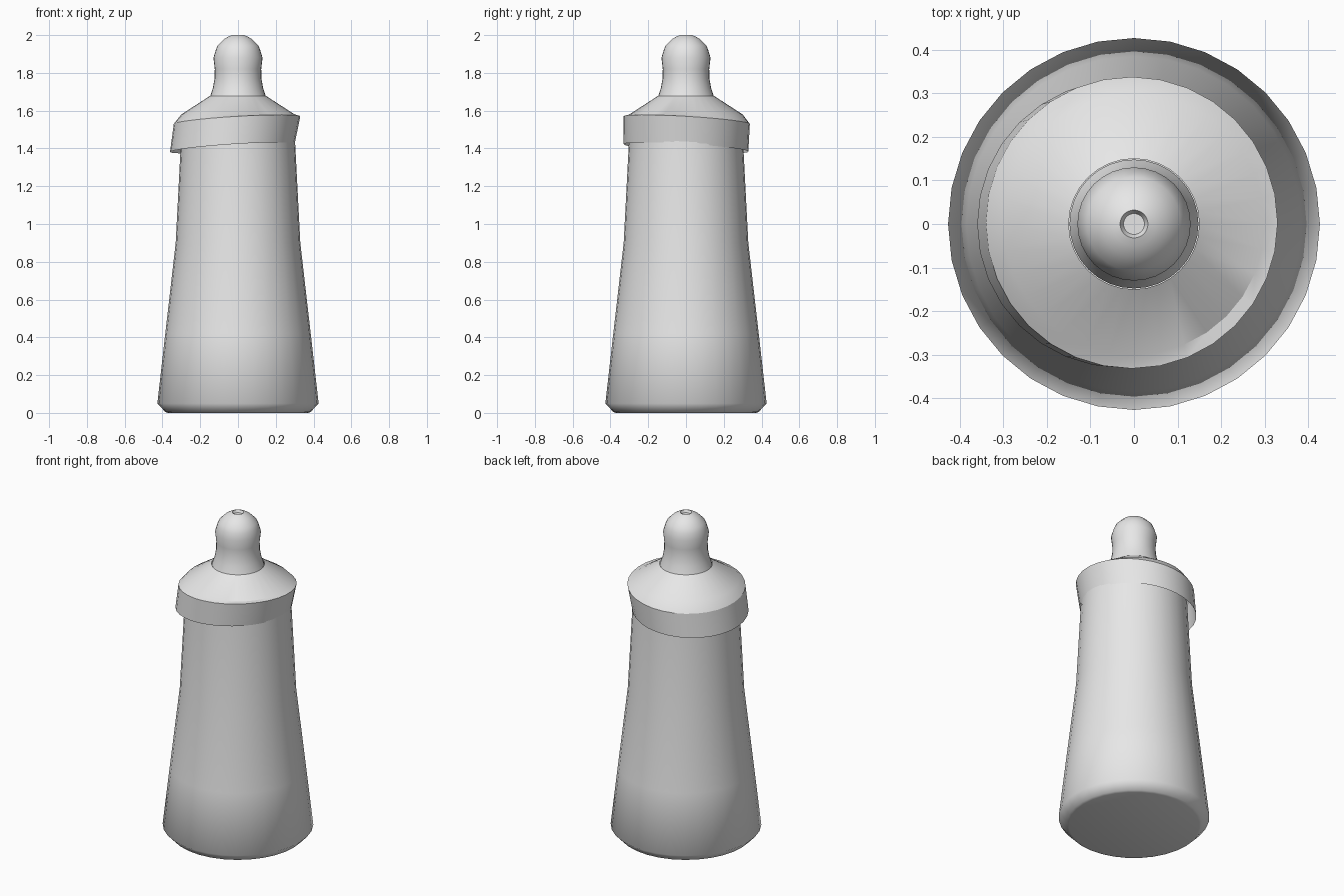
import bpy, bmesh, math

if "Cube" in bpy.data.objects:
    bpy.data.objects.remove(bpy.data.objects["Cube"])

SIDES = 32

grey = bpy.data.materials.new("plain grey")
grey.diffuse_color = (0.8, 0.8, 0.8, 1)
grey.use_nodes = True
grey.node_tree.nodes["Principled BSDF"].inputs["Base Color"].default_value = grey.diffuse_color


def lathe(name, loops, cap_start=False, cap_end=False, angle=40):
    """Skin a stack of loops: (radius, z, centre x, centre y, slope x, slope y)."""
    bm = bmesh.new()
    rings = []
    for loop in loops:
        r, z, cx, cy, sx, sy = tuple(loop) + (0,) * (6 - len(loop))
        ring = []
        for i in range(SIDES):
            a = 2 * math.pi * i / SIDES
            dx, dy = r * math.cos(a), r * math.sin(a)
            ring.append(bm.verts.new((cx + dx, cy + dy, z + sx * dx + sy * dy)))
        rings.append(ring)
    for lo, hi in zip(rings, rings[1:]):
        for i in range(SIDES):
            j = (i + 1) % SIDES
            bm.faces.new((lo[i], lo[j], hi[j], hi[i]))
    if cap_start:
        bm.faces.new(rings[0][::-1])
    if cap_end:
        bm.faces.new(rings[-1])
    mesh = bpy.data.meshes.new(name)
    bm.to_mesh(mesh)
    bm.free()
    mesh.materials.append(grey)
    ob = bpy.data.objects.new(name, mesh)
    bpy.context.collection.objects.link(ob)
    bpy.ops.object.select_all(action='DESELECT')
    ob.select_set(True)
    bpy.context.view_layer.objects.active = ob
    bpy.ops.object.shade_smooth_by_angle(angle=math.radians(angle))
    return ob


# Flared bottle body with a chamfered foot
lathe("bottle_body",
      [(0.37, 0.0), (0.385, 0.005), (0.427, 0.05), (0.385, 0.42),
       (0.33, 0.9), (0.303, 1.42), (0.30, 1.5)],
      cap_start=True, angle=70)

# Screw collar sitting slightly crooked, open underneath, with a level shoulder
lathe("collar",
      [(0.33, 1.403, -0.03, 0.0, 0.066, -0.06),
       (0.335, 1.55, -0.005, 0.003, 0.06, -0.06),
       (0.30, 1.58),
       (0.15, 1.677)], angle=25)

# Soft teat with a dimpled tip
lathe("teat",
      [(0.148, 1.675), (0.133, 1.72), (0.124, 1.77), (0.123, 1.82),
       (0.130, 1.88), (0.118, 1.92), (0.108, 1.945), (0.075, 1.978),
       (0.050, 1.993), (0.032, 2.0), (0.024, 1.985)],
      cap_end=True, angle=45)
